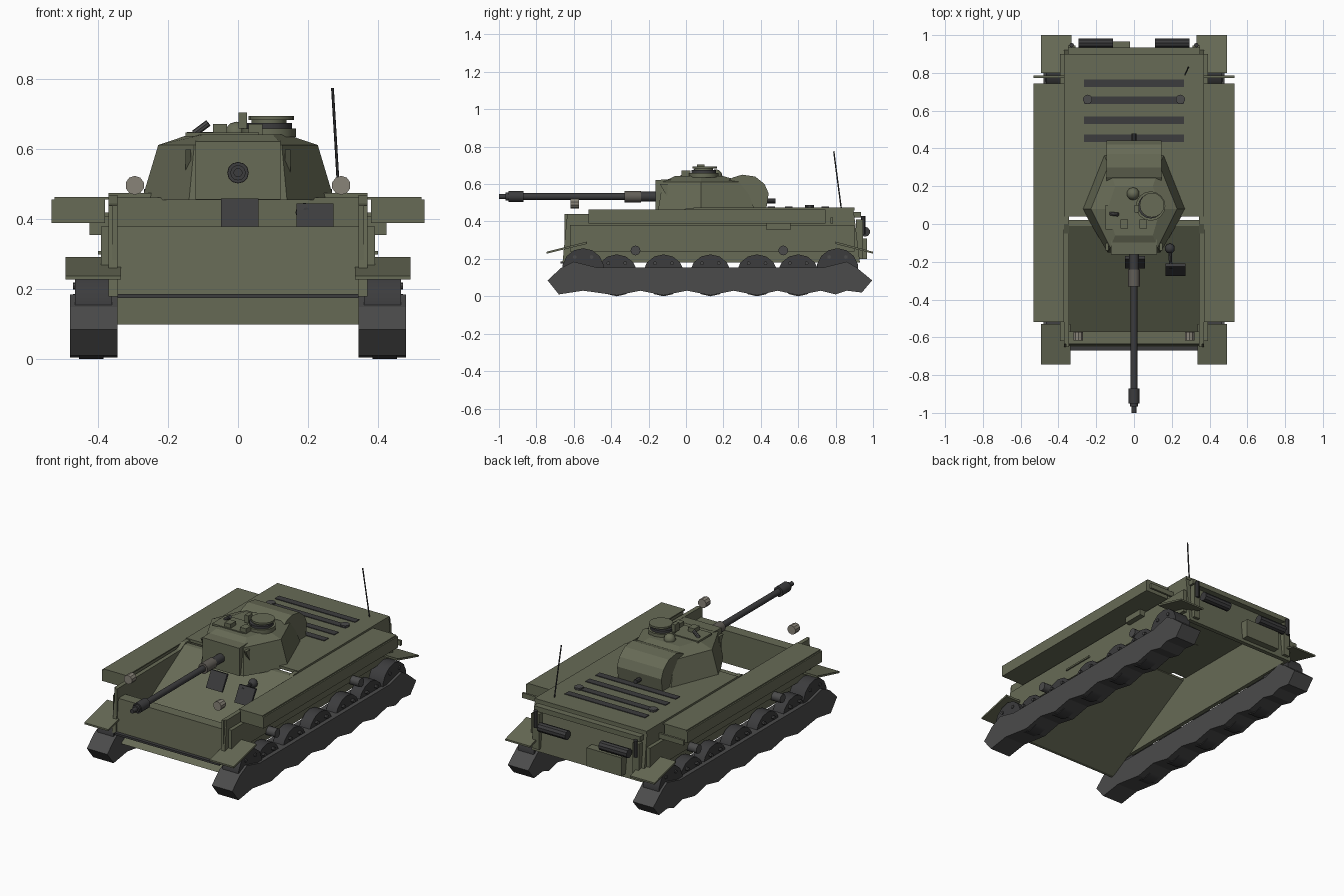
import bpy, bmesh, math
from mathutils import Vector

if "Cube" in bpy.data.objects:
    bpy.data.objects.remove(bpy.data.objects["Cube"])


def material(name, r, g, b):
    m = bpy.data.materials.new(name)
    m.diffuse_color = (r, g, b, 1)
    m.use_nodes = True
    m.node_tree.nodes["Principled BSDF"].inputs["Base Color"].default_value = m.diffuse_color
    return m


GREEN = material("olive_paint", .135, .145, .092)
TRACK = material("track_grey", .07, .07, .07)
DARK = material("dark_metal", .045, .045, .047)
LAMP = material("lamp_grey", .25, .23, .19)
SLEEVE = material("sleeve_brown", .12, .11, .095)


def finish(name, bm, mat, smooth=False):
    bmesh.ops.recalc_face_normals(bm, faces=bm.faces)
    me = bpy.data.meshes.new(name)
    bm.to_mesh(me)
    bm.free()
    ob = bpy.data.objects.new(name, me)
    bpy.context.collection.objects.link(ob)
    me.materials.append(mat)
    if smooth:
        bpy.context.view_layer.objects.active = ob
        ob.select_set(True)
        bpy.ops.object.shade_smooth_by_angle(angle=math.radians(35))
        ob.select_set(False)
    return ob


def loft(name, rings, mat):
    """Skin matching rings of points and cap both ends."""
    bm = bmesh.new()
    vs = [[bm.verts.new(p) for p in r] for r in rings]
    n = len(rings[0])
    for a, b in zip(vs, vs[1:]):
        for i in range(n):
            bm.faces.new((a[i], a[(i + 1) % n], b[(i + 1) % n], b[i]))
    bm.faces.new(vs[0])
    bm.faces.new(vs[-1])
    return finish(name, bm, mat)


def side_prism(name, yz, x0, x1, mat=GREEN):
    return loft(name, [[(x, y, z) for y, z in yz] for x in (x0, x1)], mat)


def box(name, x, y, z, mat=GREEN):
    return side_prism(name, [(y[0], z[0]), (y[1], z[0]), (y[1], z[1]), (y[0], z[1])], x[0], x[1], mat)


def rod(name, p, q, r, mat=DARK, n=12, r2=None):
    p, q = Vector(p), Vector(q)
    d = q - p
    bm = bmesh.new()
    bmesh.ops.create_cone(bm, cap_ends=True, segments=n, radius1=r,
                          radius2=r if r2 is None else r2, depth=d.length)
    rot = d.to_track_quat('Z', 'Y').to_matrix()
    for v in bm.verts:
        v.co = rot @ v.co + (p + q) / 2
    return finish(name, bm, mat, True)


def ball(name, c, r, mat=GREEN):
    bm = bmesh.new()
    bmesh.ops.create_uvsphere(bm, u_segments=10, v_segments=6, radius=r)
    bmesh.ops.translate(bm, verts=bm.verts, vec=c)
    return finish(name, bm, mat, True)


# Running gear, side walls and side boxes, once per side
wheels = [-.37, -.12, .13, .38, .6]
dips = [-.55, -.245, .005, .255, .49, .72]
bottom = sorted([(y, .005) for y in wheels] + [(y, .03) for y in dips])
track = [(-.74, .085), (-.68, .01)] + bottom + [(.8, .01), (.86, .03), (.94, .02), (.995, .085),
         (.91, .155), (.86, .185), (.74, .155), (-.48, .155), (-.6, .185), (-.67, .15)]
for s, side in ((-1, "left"), (1, "right")):
    side_prism(side + "_track", track, s * .345, s * .48, TRACK)
    for y in wheels + [-.55, .81]:
        end = y in (-.55, .81)
        r, z = (.112, .145) if end else (.112, .112)
        rod(side + "_wheel", (s * (.36 if end else .385), y, z), (s * (.466 if end else .455), y, z), r, DARK, 14)
        for k in (-.045, .045):
            rod(side + "_wheel_bolt", (s * .45, y + k, z + .065), (s * .472, y + k, z + .065), .01, TRACK, 8)
    # hull wall
    side_prism(side + "_hull_wall", [(-.66, .18), (.93, .18), (.895, .47), (0, .47), (-.05, .445), (-.635, .44)],
               s * .345, s * .37)
    box(side + "_wall_skirt", (s * .37, s * .392), (-.62, .9), (.24, .38))
    # stowage sponson with lid
    box(side + "_sponson", (s * .38, s * .533), (-.52, .745), (.39, .457))
    box(side + "_sponson_lid", (s * .37, s * .525), (-.52, .745), (.457, .464))
    box(side + "_sponson_bracket", (s * .37, s * .425), (.43, .56), (.355, .41))
    box(side + "_wall_rail", (s * .39, s * .4), (-.12, .08), (.3, .31))
    for y in (-.27, .52):
        rod(side + "_wall_port", (s * .385, y, .245), (s * .45, y, .245), .026, TRACK, 12)
    # mudguards
    side_prism(side + "_front_mudguard", [(-.745, .228), (-.745, .238), (-.53, .292), (-.53, .28)], s * .335, s * .493)
    side_prism(side + "_rear_mudguard", [(1, .228), (1, .238), (.8, .292), (.8, .28)], s * .33, s * .493)
    box(side + "_rear_guard_bar", (s * .36, s * .533), (.772, .785), (.39, .42))
    box(side + "_front_post", (s * .345, s * .36), (-.65, -.62), (.24, .44))
    # headlight and exhaust
    rod(side + "_headlight", (s * .295, -.617, .497), (s * .295, -.573, .497), .027, LAMP, 10)
    rod(side + "_exhaust", (s * .11, .957, .345), (s * .295, .957, .345), .027, DARK, 10)
    rod(side + "_exhaust_pipe", (s * .33, .947, .33), (s * .33, .947, .43), .012, DARK, 8)
    box(side + "_rear_bracket", (s * .31, s * .35), (.91, .945), (.2, .41))

# Hull plates: open underneath
side_prism("sloped_floor_plate", [(-.61, .1), (-.59, .1), (.02, .45), (.02, .462), (-.01, .462)], -.345, .345)
side_prism("front_plate", [(-.65, .185), (-.57, .185), (-.57, .38), (-.635, .38)], -.345, .345)
side_prism("front_lip", [(-.67, .175), (-.64, .175), (-.64, .187), (-.67, .187)], -.345, .345, DARK)
box("rear_deck", (-.37, .37), (.04, .9), (.458, .475))
side_prism("rear_plate", [(.905, .18), (.93, .18), (.895, .47), (.87, .47)], -.37, .37)
box("rear_locker", (-.25, -.02), (.915, .967), (.2, .31))
box("rear_top_ledge", (-.35, .35), (.88, .935), (.42, .45))

# Engine deck
for y in (.455, .55, .655, .745):
    box("deck_grille", (-.265, .265), (y - .02, y + .02), (.47, .479), DARK)
for x in (-.245, .245):
    rod("deck_cap", (x, .66, .47), (x, .66, .487), .025, TRACK, 10)
rod("antenna", (.288, .83, .47), (.27, .79, .775), .004, DARK, 6)

# Driver hatch flaps and bow machine gun
for x, y, z in ((.005, -.205, .415), (.22, -.245, .4)):
    side_prism("vision_flap", [(y - .03, z - .045), (y - .02, z - .05), (y + .035, z + .04), (y + .02, z + .045)],
               x - .053, x + .053, DARK)
ball("bow_gun_mount", (.19, -.13, .42), .027, DARK)
rod("bow_gun", (.19, -.13, .42), (.195, -.235, .425), .009, DARK, 8)


# Turret: faceted shell with sloping roof
def hexagon(z, fx, fy, mx, bx, by):
    return [(-fx, fy, z), (fx, fy, z), (mx, .08, z), (bx, by, z), (-bx, by, z), (-mx, .08, z)]


loft("turret_shell", [hexagon(.455, .14, -.15, .275, .16, .37),
                      hexagon(.612, .125, -.125, .228, .135, .31),
                      hexagon(.642, .1, -.06, .14, .1, .2)], GREEN)
side_prism("turret_bustle", [(.2, .47), (.43, .47), (.442, .55), (.42, .6), (.37, .64), (.3, .65), (.25, .635), (.2, .6)],
           -.146, .146)
side_prism("mantlet", [(-.162, .457), (-.08, .457), (-.08, .625), (-.162, .622)], -.122, .122)
for s in (-1, 1):
    side_prism("cheek_rib", [(-.14, .6), (-.1, .6), (-.1, .53)], s * .135, s * .15)
rod("turret_rear_stub", (0, .43, .51), (0, .478, .51), .013, DARK, 8)

# Main gun
for name, y0, y1, r, mat in (("gun_collar", -.15, -.25, .026, DARK), ("gun_sleeve", -.24, -.33, .031, SLEEVE),
                             ("gun_barrel", -.3, -.89, .018, DARK), ("muzzle_brake", -.87, -.95, .03, DARK),
                             ("muzzle_ring", -.945, -.965, .022, DARK), ("muzzle_tip", -.96, -1, .013, DARK)):
    rod(name, (0, y0, .533), (0, y1, .533), r, mat, 12)

# Cupola and roof fittings
box("roof_plate", (-.15, .06), (-.03, .1), (.637, .648))
for z0, z1, r, m in ((.635, .66, .078, GREEN), (.66, .675, .066, DARK), (.675, .684, .05, GREEN)):
    rod("cupola_ring", (.088, .095, z0), (.088, .095, z1), r, m, 16)
rod("cupola_lid", (.095, .1, .684), (.095, .1, .695), .065, GREEN, 16)
box("cupola_sight", (.002, .026), (.06, .1), (.66, .705))
ball("roof_vent", (-.005, .16, .645), .034)
for x, y in ((-.052, 0), (.05, 0)):
    box("periscope", (x - .02, x + .02), (y - .025, y + .025), (.64, .672))
rod("roof_spotlight", (-.125, .055, .645), (-.085, .05, .675), .01, TRACK, 8)
